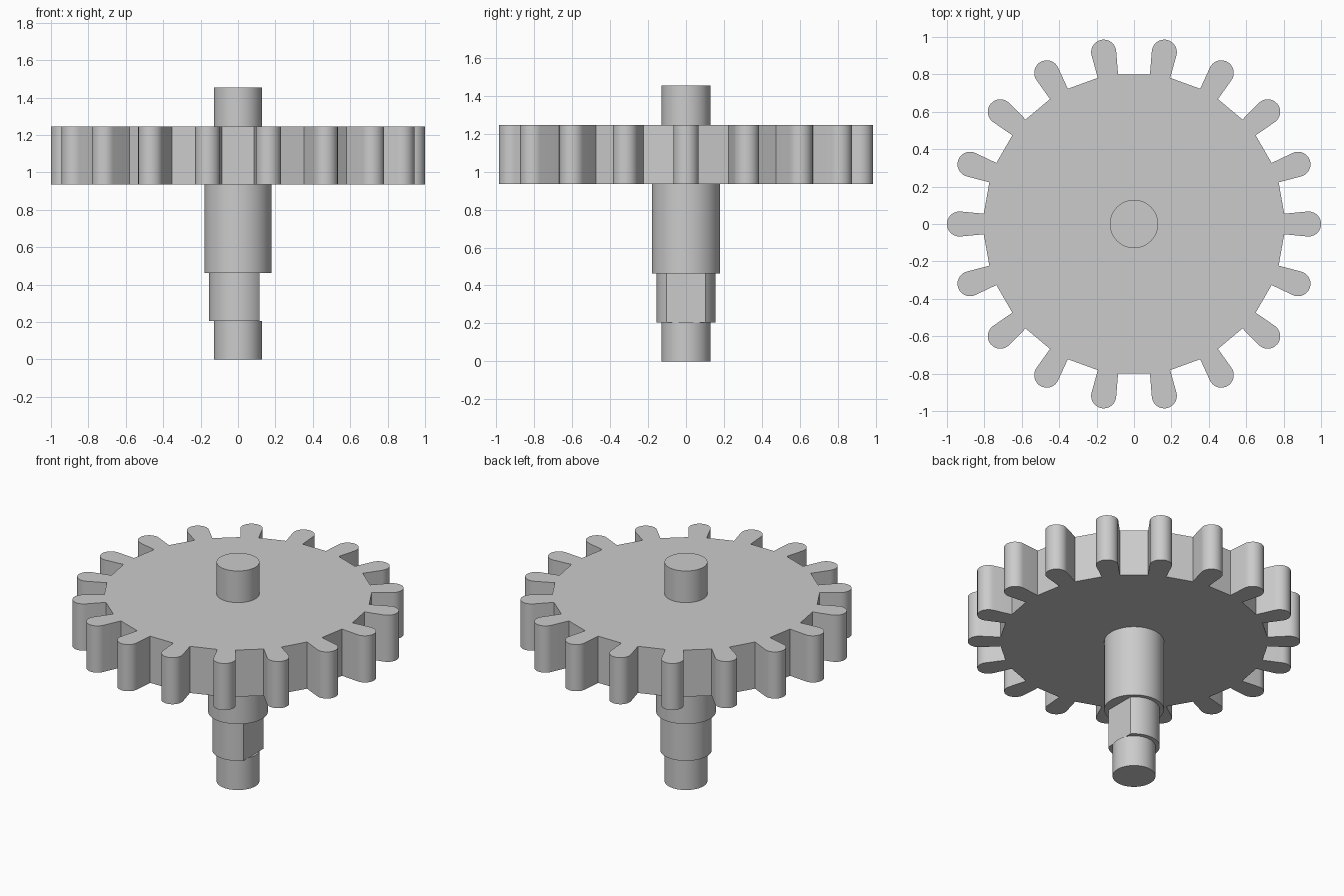
import bpy
import bmesh
from math import cos, sin, pi, radians, acos

cube = bpy.data.objects.get("Cube")
if cube:
    bpy.data.objects.remove(cube, do_unlink=True)

# Single plain grey material
grey = bpy.data.materials.new("plain grey")
grey.use_nodes = True
colour = (0.6, 0.6, 0.6, 1)
grey.diffuse_color = colour
grey.node_tree.nodes["Principled BSDF"].inputs["Base Color"].default_value = colour


def prism(name, outline, bottom, top):
    """Extrude a closed counter-clockwise outline from bottom to top."""
    bm = bmesh.new()
    base = bm.faces.new([bm.verts.new((x, y, bottom)) for x, y in outline])
    result = bmesh.ops.extrude_face_region(bm, geom=[base], use_keep_orig=True)
    for v in result["geom"]:
        if isinstance(v, bmesh.types.BMVert):
            v.co.z = top
    bmesh.ops.recalc_face_normals(bm, faces=bm.faces[:])
    mesh = bpy.data.meshes.new(name)
    bm.to_mesh(mesh)
    bm.free()
    mesh.materials.append(grey)
    obj = bpy.data.objects.new(name, mesh)
    bpy.context.collection.objects.link(obj)
    bpy.ops.object.select_all(action="DESELECT")
    obj.select_set(True)
    bpy.context.view_layer.objects.active = obj
    bpy.ops.object.shade_smooth_by_angle(angle=radians(20))
    return obj


def arc(radius, start, end, steps, centre=0.0):
    angles = [start + (end - start) * i / steps for i in range(steps + 1)]
    return [(centre + radius * cos(a), radius * sin(a)) for a in angles]


def circle(radius):
    return arc(radius, 0, 2 * pi, 64)[:-1]


# Gear wheel: each tooth flares from a narrow root to a round tip
TEETH = 18
TIP = 0.067
lean = radians(5.5)
tooth = [(0.803, -0.055)]
tooth += arc(TIP, -pi / 2 - lean, pi / 2 + lean, 18, 1 - TIP)
tooth += [(0.803, 0.055)]
gear_outline = []
for i in range(TEETH):
    a = 2 * pi * i / TEETH
    gear_outline += [(x * cos(a) - y * sin(a), x * sin(a) + y * cos(a)) for x, y in tooth]
prism("gear_wheel", gear_outline, 0.935, 1.245)

# Stepped axle, round sections
prism("upper_shaft", circle(0.129), 1.245, 1.455)
prism("collar", circle(0.18), 0.462, 0.935)
prism("lower_shaft", circle(0.129), 0, 0.206)

# Keyed section with one flat facing +x
key_radius, flat_x = 0.155, 0.115
half = acos(flat_x / key_radius)
prism("keyed_shaft", arc(key_radius, half, 2 * pi - half, 48), 0.206, 0.462)
